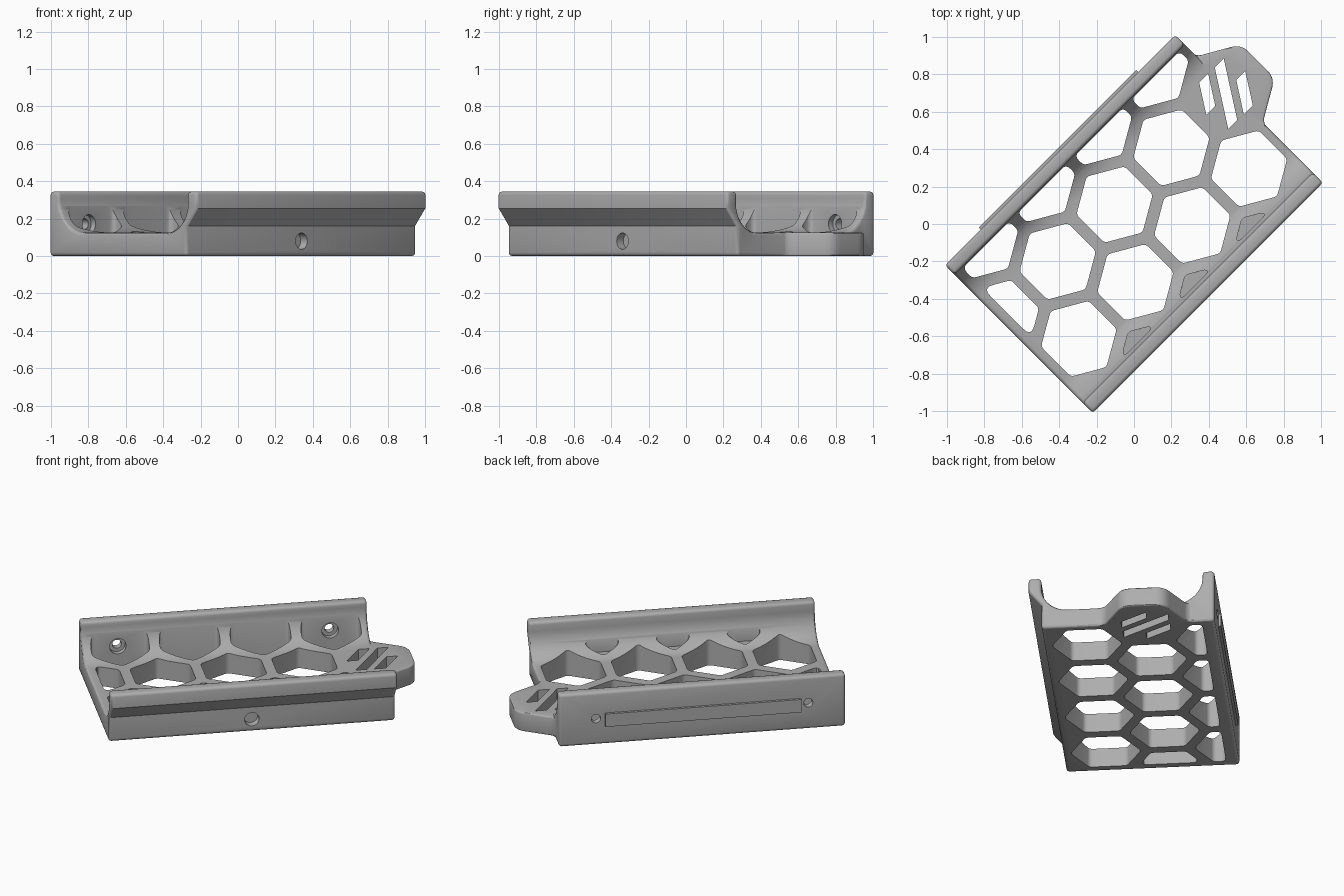
import bpy, bmesh, math
from mathutils import Vector

cube = bpy.data.objects.get("Cube")
if cube:
    bpy.data.objects.remove(cube, do_unlink=True)

grey = bpy.data.materials.new("plain_grey")
grey.use_nodes = True
grey.diffuse_color = (0.42, 0.42, 0.42, 1)
grey.node_tree.nodes["Principled BSDF"].inputs["Base Color"].default_value = grey.diffuse_color

# Overall sizes, in the tray's own axes (length along x, width along y)
HALF_L, BACK, FRONT, LOW_FRONT = 0.87, 0.558, -0.558, -0.48
TOP, FLOOR = 0.345, 0.125
PITCH, APOTHEM = 0.43, 0.183
ROW = PITCH * math.sqrt(3) / 2
ROW_Y = 0.147


def rounded(points, radius, steps=5):
    """Round every corner of a polygon."""
    pts = [Vector(p) for p in points]
    out = []
    for i, p in enumerate(pts):
        a, b = pts[i - 1] - p, pts[(i + 1) % len(pts)] - p
        half = a.angle(b) / 2
        t = min(radius / math.tan(half), 0.45 * a.length, 0.45 * b.length)
        s, e = p + a.normalized() * t, p + b.normalized() * t
        for k in range(steps + 1):
            f = k / steps
            out.append(s * (1 - f) ** 2 + p * 2 * f * (1 - f) + e * f ** 2)
    return out


def clip(points, axis, limit, keep):
    """Keep the part of a polygon on one side of an axis limit."""
    out = []
    for i, q in enumerate(points):
        p = points[i - 1]
        dp, dq = keep * (p[axis] - limit), keep * (q[axis] - limit)
        if dp * dq < 0:
            out.append(p.lerp(q, dp / (dp - dq)))
        if dq >= 0:
            out.append(q)
    return out


def circle(x, z, r, n=32):
    return [Vector((x + r * math.cos(2 * math.pi * k / n),
                    z + r * math.sin(2 * math.pi * k / n))) for k in range(n)]


def prism(name, polygons, axis, low, high):
    """Extrude polygons along an axis; the other two axes hold the polygon."""
    bm = bmesh.new()
    for poly in polygons:
        rings = []
        for d in (low, high):
            ring = []
            for p in poly:
                co = [p[0], p[1]]
                co.insert(axis, d)
                ring.append(bm.verts.new(co))
            rings.append(ring)
        lo, hi = rings
        bm.faces.new(lo)
        bm.faces.new(hi)
        for i in range(len(lo)):
            bm.faces.new((lo[i - 1], lo[i], hi[i], hi[i - 1]))
    bmesh.ops.recalc_face_normals(bm, faces=bm.faces)
    mesh = bpy.data.meshes.new(name)
    bm.to_mesh(mesh)
    bm.free()
    mesh.materials.append(grey)
    obj = bpy.data.objects.new(name, mesh)
    bpy.context.collection.objects.link(obj)
    return obj


def apply(obj, mod):
    bpy.context.view_layer.objects.active = obj
    bpy.ops.object.modifier_apply(modifier=mod.name)


def bevel(obj, width):
    mod = obj.modifiers.new("soft_edges", 'BEVEL')
    mod.width, mod.segments, mod.angle_limit = width, 3, math.radians(40)
    apply(obj, mod)


def combine(obj, other, operation):
    other.hide_render = True
    mod = obj.modifiers.new("combine", 'BOOLEAN')
    mod.object, mod.operation, mod.solver = other, operation, 'EXACT'
    apply(obj, mod)
    bpy.data.objects.remove(other, do_unlink=True)


def hexagon(x, y):
    r = APOTHEM * 2 / math.sqrt(3)
    pts = [Vector((x + r * math.sin(k * math.pi / 3), y + r * math.cos(k * math.pi / 3)))
           for k in range(6)]
    for axis, limit, keep in ((0, -0.815, 1), (0, 0.825, -1), (1, 0.482, -1), (1, -0.463, 1)):
        pts = clip(pts, axis, limit, keep)
    return rounded(pts, 0.035)


def fillet(cy, r, start, end, n=14):
    """Curved foot of a side wall, in the y-z section."""
    angles = [math.radians(start + (end - start) * k / n) for k in range(n + 1)]
    return [(cy + r * math.cos(a), FLOOR + r + r * math.sin(a)) for a in angles]


# Channel body: U-shaped section with an overhanging front rail
section = [(LOW_FRONT, 0), (BACK, 0), (BACK, TOP), (0.487, TOP)]
section += fillet(0.487 - 0.185, 0.185, 0, -90)
section += fillet(-0.482 + 0.16, 0.16, -90, -180)
section += [(-0.482, TOP), (FRONT, TOP), (FRONT, 0.255), (LOW_FRONT, 0.16)]
tray = prism("honeycomb_tray", [section], 0, -HALF_L, HALF_L)
bevel(tray, 0.018)

# End tab, a rounded half hexagon
tab_outline = rounded([(0.82, 0.48), (0.866, 0.48), (0.866, 0.40), (1.085, 0.274),
                       (1.085, 0.02), (0.866, -0.106), (0.866, -0.2), (0.82, -0.2)], 0.1, 8)
tab = prism("end_tab", [tab_outline], 2, 0, FLOOR)
bevel(tab, 0.01)
combine(tray, tab, 'UNION')

# Raised strip on the back wall
strip = prism("back_strip", [[(-0.6, 0.12), (0.59, 0.12), (0.59, 0.205), (-0.6, 0.205)]],
              1, BACK - 0.02, 0.574)
combine(tray, strip, 'UNION')

# Honeycomb openings; the tab end keeps one cell solid
cells = [hexagon(k * PITCH, ROW_Y) for k in (-2, -1, 0, 1)]
cells += [hexagon((k - 1.5) * PITCH, ROW_Y + s * ROW) for s in (-1, 1) for k in range(4)]
combine(tray, prism("cell_cutter", cells, 2, -0.1, 0.5), 'DIFFERENCE')

# Blind cells in the foot of the front wall
blind = [hexagon(k * PITCH, ROW_Y - 2 * ROW) for k in (-1, 0, 1)]
combine(tray, prism("blind_cutter", blind, 2, FLOOR + 0.002, 0.24), 'DIFFERENCE')

# Slanted slots in the tab
slots = []
for x, y0, y1 in ((0.685, 0.138, 0.289), (0.715, 0.002, 0.287), (0.83, 0, 0.157)):
    dx = 0.64 * (y1 - y0)
    slots.append([(x, y0), (x + 0.068, y0), (x + 0.068 + dx, y1), (x + dx, y1)])
combine(tray, prism("slot_cutter", slots, 2, -0.1, 0.5), 'DIFFERENCE')

# Screw holes: bores and counterbores in the back wall, one socket in front
SCREW_X, SCREW_Z = 1.5 * PITCH, 0.172
sides = (-SCREW_X, SCREW_X)
combine(tray, prism("bore_cutter", [circle(x, SCREW_Z, 0.028) for x in sides],
                    1, 0.44, 0.7), 'DIFFERENCE')
combine(tray, prism("counterbore_cutter", [circle(x, SCREW_Z, 0.05) for x in sides],
                    1, 0.4, 0.515), 'DIFFERENCE')
combine(tray, prism("socket_cutter", [circle(0, 0.08, 0.044)], 1, -0.6, -0.43), 'DIFFERENCE')

# Smooth curves, sharp edges, and the diagonal stance
bpy.ops.object.select_all(action='DESELECT')
tray.select_set(True)
bpy.context.view_layer.objects.active = tray
bpy.ops.object.shade_smooth_by_angle(angle=math.radians(30))
tray.rotation_euler.z = math.pi / 4
